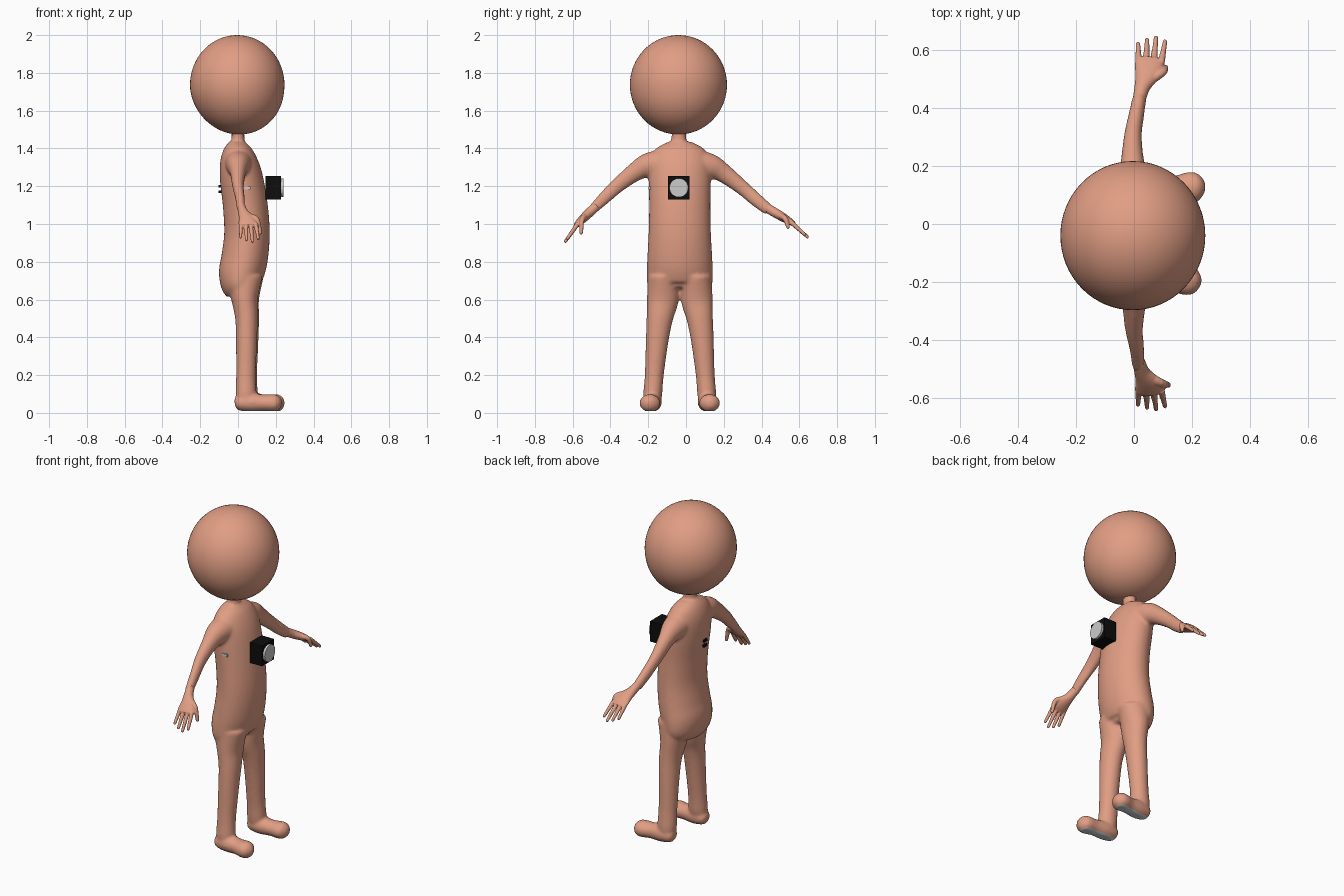
import bpy, bmesh, math
from mathutils import Vector, Matrix

cube = bpy.data.objects.get("Cube")
if cube:
    bpy.data.objects.remove(cube)

MID = -0.033  # the body's own centre line in y


def material(name, rgb):
    m = bpy.data.materials.new(name)
    m.use_nodes = True
    m.diffuse_color = (*rgb, 1)
    m.node_tree.nodes["Principled BSDF"].inputs["Base Color"].default_value = (*rgb, 1)
    return m


SKIN = material("skin", (0.75, 0.34, 0.23))
BLACK = material("black", (0.004, 0.004, 0.004))
GREY = material("light grey", (0.6, 0.6, 0.6))


def finish(bm, name, *mats, smooth=True):
    mesh = bpy.data.meshes.new(name)
    bmesh.ops.recalc_face_normals(bm, faces=bm.faces)
    bm.to_mesh(mesh)
    bm.free()
    ob = bpy.data.objects.new(name, mesh)
    bpy.context.collection.objects.link(ob)
    for m in mats:
        mesh.materials.append(m)
    mesh.shade_smooth() if smooth else mesh.shade_flat()
    return ob


def spline(a, b, c, d, t):
    return tuple(0.5 * (2 * q + (r - p) * t + (2 * p - 5 * q + 4 * r - s) * t * t
                        + (3 * q - p - 3 * r + s) * t ** 3) for p, q, r, s in zip(a, b, c, d))


def loft(bm, stations, steps=4, sides=24):
    """Oval tube through (x, y, z, half width, half depth) stations."""
    pts = [stations[0]] + list(stations) + [stations[-1]]
    path = [spline(*pts[i:i + 4], k / steps) for i in range(len(pts) - 3) for k in range(steps)]
    path.append(stations[-1])
    run = Vector(path[-1][:3]) - Vector(path[0][:3])
    ref = Vector((0, 1, 0)) if abs(run.x) > 0.6 * run.length else Vector((1, 0, 0))
    rings = []
    for i, s in enumerate(path):
        t = (Vector(path[min(i + 1, len(path) - 1)][:3]) - Vector(path[max(i - 1, 0)][:3])).normalized()
        u = (ref - t * ref.dot(t)).normalized()
        v = t.cross(u)
        angles = [2 * math.pi * k / sides for k in range(sides)]
        rings.append([bm.verts.new(Vector(s[:3]) + u * s[3] * math.cos(a) + v * s[4] * math.sin(a))
                      for a in angles])
    for r, q in zip(rings, rings[1:]):
        for k in range(sides):
            j = (k + 1) % sides
            bm.faces.new((r[k], r[j], q[j], q[k]))
    bm.faces.new(rings[0][::-1])
    bm.faces.new(rings[-1])


def ball(bm, centre, radii, segments=16):
    mat = Matrix.Translation(centre) @ Matrix.Diagonal((*radii, 1))
    bmesh.ops.create_uvsphere(bm, u_segments=segments, v_segments=segments // 2, radius=1, matrix=mat)


def fuse(ob, voxel, rounds):
    """Blend overlapping volumes into one smooth skin."""
    bpy.context.view_layer.objects.active = ob
    r = ob.modifiers.new("fuse", "REMESH")
    r.mode, r.voxel_size, r.use_smooth_shade = "VOXEL", voxel, True
    s = ob.modifiers.new("soften", "SMOOTH")
    s.factor, s.iterations = 0.5, rounds
    for m in ("fuse", "soften"):
        bpy.ops.object.modifier_apply(modifier=m)


# Torso: z, back x, front x, half width
TORSO = [(1.435, -0.045, 0.04, 0.06), (1.40, -0.075, 0.07, 0.125), (1.34, -0.095, 0.10, 0.16),
         (1.25, -0.097, 0.13, 0.165), (1.1, -0.08, 0.157, 0.162), (0.95, -0.073, 0.168, 0.165),
         (0.82, -0.088, 0.158, 0.172), (0.74, -0.102, 0.138, 0.175), (0.68, -0.092, 0.118, 0.172),
         (0.64, -0.06, 0.108, 0.155)]
body = bmesh.new()
loft(body, [((b + f) / 2, MID, z, (f - b) / 2, w) for z, b, f, w in TORSO], sides=40)
loft(body, [(0, MID - 0.005, z, 0.034, 0.039) for z in (1.40, 1.52)])

# Legs and feet: y is measured out from the centre line
LEG = [(0.03, 0.085, 0.72, 0.10, 0.085), (0.035, 0.09, 0.6, 0.07, 0.084), (0.045, 0.106, 0.5, 0.06, 0.07),
       (0.045, 0.12, 0.38, 0.056, 0.06), (0.042, 0.135, 0.2, 0.052, 0.05),
       (0.042, 0.143, 0.1, 0.055, 0.05), (0.04, 0.147, 0.05, 0.045, 0.042)]
FOOT = [(-0.017, 0.146, 0.05, 0.02, 0.02), (0.0, 0.146, 0.052, 0.042, 0.038), (0.06, 0.147, 0.055, 0.052, 0.05),
        (0.13, 0.152, 0.053, 0.048, 0.044), (0.18, 0.158, 0.052, 0.055, 0.047),
        (0.21, 0.16, 0.051, 0.046, 0.042), (0.232, 0.16, 0.05, 0.016, 0.018)]
for side in (-1, 1):
    for part in (LEG, FOOT):
        ahead = 0.014 if side > 0 and part is FOOT else 0.007 * (side + 1) / 2
        loft(body, [(x + ahead, MID + side * y, z, a, b) for x, y, z, a, b in part])

# Arms, each with its own pose
ARMS = {
    "left": [(0.005, 0.03, 1.325, 0.08, 0.075), (0.0, 0.13, 1.305, 0.062, 0.066), (-0.005, 0.2, 1.268, 0.043, 0.05),
             (-0.004, 0.3, 1.19, 0.031, 0.039), (0.008, 0.375, 1.125, 0.027, 0.036), (0.02, 0.44, 1.073, 0.024, 0.03)],
    "right": [(0.005, -0.1, 1.325, 0.08, 0.075), (0.0, -0.2, 1.31, 0.062, 0.066), (0.0, -0.27, 1.275, 0.043, 0.05),
              (0.0, -0.36, 1.205, 0.031, 0.039), (0.01, -0.43, 1.14, 0.025, 0.034), (0.016, -0.495, 1.075, 0.022, 0.026)],
}
for arm in ARMS.values():
    loft(body, arm)
skin = finish(body, "body", SKIN, GREY)
fuse(skin, 0.008, 8)

# Level the soles and colour them
for v in skin.data.vertices:
    v.co.z = max(v.co.z, 0.01)
for p in skin.data.polygons:
    p.material_index = int(p.center.z < 0.018 and p.normal.z < -0.8)

# Hands: wrist, knuckles and fingertip line as (y, z), thumb tip as (x, y, z)
HANDS = {
    "left": ((0.42, 1.09), (0.565, 1.005), (0.642, 0.932), (0.108, 0.54, 0.985)),
    "right": ((-0.475, 1.095), (-0.58, 0.995), (-0.638, 0.908), (0.118, -0.555, 0.955)),
}
for name, (wrist, knuckle, tip, thumb) in HANDS.items():
    bm = bmesh.new()

    def along(t, p=wrist, q=knuckle):
        return p[0] + (q[0] - p[0]) * t, p[1] + (q[1] - p[1]) * t

    loft(bm, [(0.016, *along(0), 0.022, 0.025), (0.028, *along(0.35), 0.027, 0.025),
              (0.045, *along(0.65), 0.042, 0.023), (0.052, *along(0.9), 0.049, 0.018),
              (0.055, *along(1.05), 0.044, 0.013)])
    for i, reach in enumerate((0.72, 0.9, 1.0, 0.82)):
        base = (0.016 + 0.026 * i, *along(0.93))
        end = (0.014 + 0.031 * i, *along(reach, knuckle, tip))
        loft(bm, [(*base, 0.012, 0.013), (*end, 0.008, 0.009)], sides=12)
        ball(bm, end, (0.008, 0.009, 0.009))
    root = (0.06, *along(0.55))
    bend = (0.1, *along(0.72))
    loft(bm, [(*root, 0.018, 0.018), (*bend, 0.014, 0.014), (*thumb, 0.01, 0.01)], sides=12)
    ball(bm, thumb, (0.01, 0.01, 0.012))
    fuse(finish(bm, name + "_hand", SKIN), 0.004, 3)

# Head, with the lower half pushed slightly forward
bm = bmesh.new()
ball(bm, (-0.004, -0.04, 1.737), (0.25, 0.257, 0.263), 64)
for v in bm.verts:
    v.co.x += 0.05 * max(0, 1.7 - v.co.z)
finish(bm, "head", SKIN)


def box(name, centre, size, mat):
    bm = bmesh.new()
    bmesh.ops.create_cube(bm, size=1, matrix=Matrix.Translation(centre) @ Matrix.Diagonal((*size, 1)))
    return finish(bm, name, mat, smooth=False)


# Chest device with a round face
box("chest_box", (0.186, -0.038, 1.192), (0.082, 0.114, 0.122), BLACK)
bm = bmesh.new()
bmesh.ops.create_cone(bm, cap_ends=True, segments=32, radius1=0.05, radius2=0.05, depth=0.02,
                      matrix=Matrix.Translation((0.23, -0.038, 1.192)) @ Matrix.Rotation(math.pi / 2, 4, "Y"))
finish(bm, "chest_dial", GREY, smooth=False)

# Harness pieces that show through the skin
for z in (1.17, 1.2):
    box("back_buckle", (-0.092, -0.045, z), (0.02, 0.03, 0.014), BLACK)
box("side_clip", (0.05, MID - 0.16, 1.19), (0.03, 0.012, 0.016), GREY)
